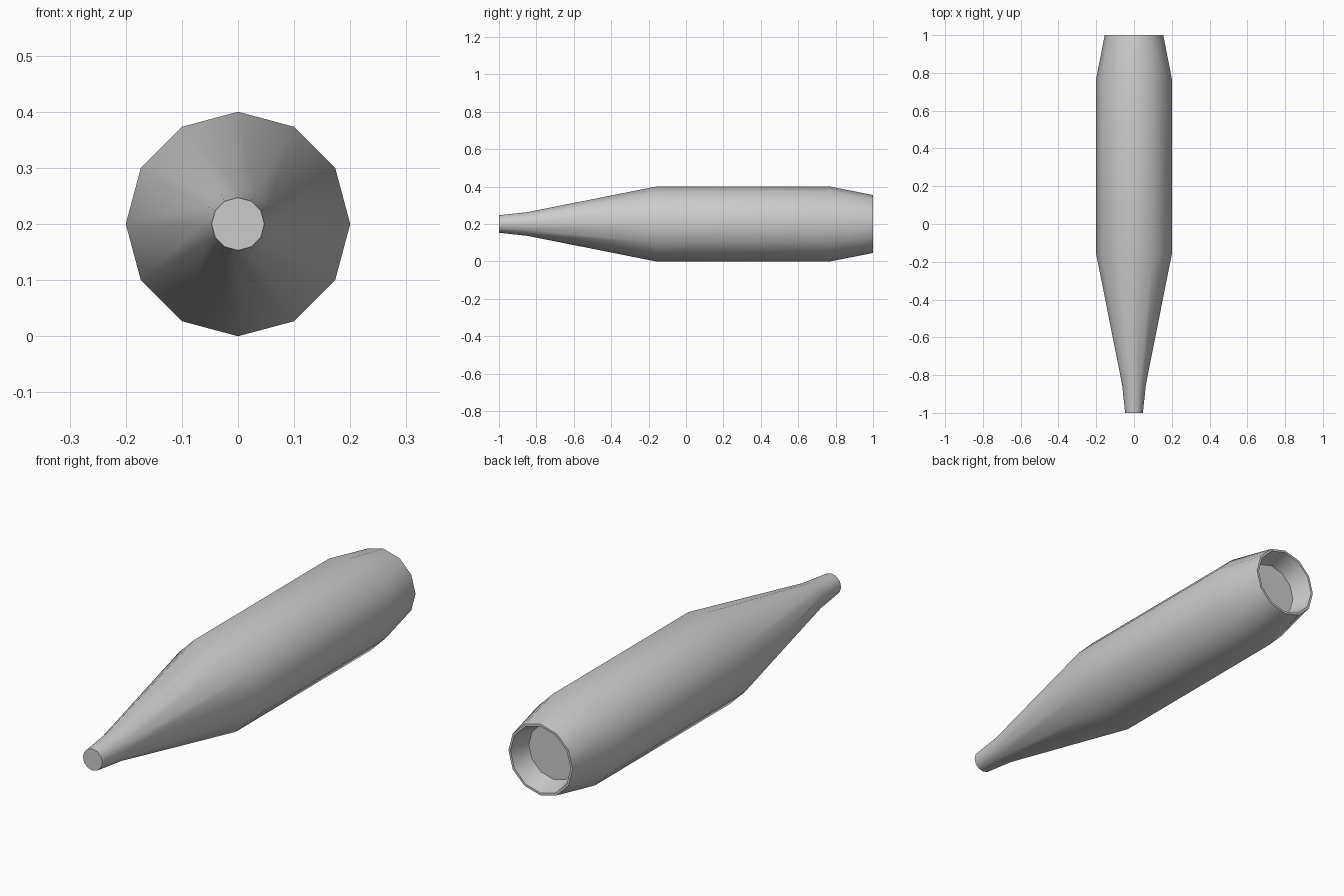
import bpy, bmesh
from math import cos, sin, pi, radians

if "Cube" in bpy.data.objects:
    bpy.data.objects.remove(bpy.data.objects["Cube"])

SIDES = 12
CENTRE_Z = 0.2

# (y, radius) from the narrow tip, along the body, over the rim and into the recess
PROFILE = [(-1.0, 0.047), (-0.85, 0.063), (-0.16, 0.2), (0.77, 0.2),
           (1.0, 0.155), (1.0, 0.145), (0.91, 0.12)]


def lathe_y(name, profile):
    bm = bmesh.new()
    rings = []
    for y, r in profile:
        rings.append([bm.verts.new((r * cos(2 * pi * i / SIDES), y,
                                    CENTRE_Z + r * sin(2 * pi * i / SIDES)))
                      for i in range(SIDES)])
    for a, b in zip(rings, rings[1:]):
        for i in range(SIDES):
            j = (i + 1) % SIDES
            bm.faces.new((a[i], a[j], b[j], b[i]))
    # flat tip and recess floor
    bm.faces.new(rings[0])
    bm.faces.new(rings[-1])
    bmesh.ops.recalc_face_normals(bm, faces=bm.faces)
    mesh = bpy.data.meshes.new(name)
    bm.to_mesh(mesh)
    bm.free()
    obj = bpy.data.objects.new(name, mesh)
    bpy.context.collection.objects.link(obj)
    return obj


# Tapered body with hollow rear end
body = lathe_y("tapered_body", PROFILE)
bpy.context.view_layer.objects.active = body
body.select_set(True)
bpy.ops.object.shade_smooth_by_angle(angle=radians(40))
